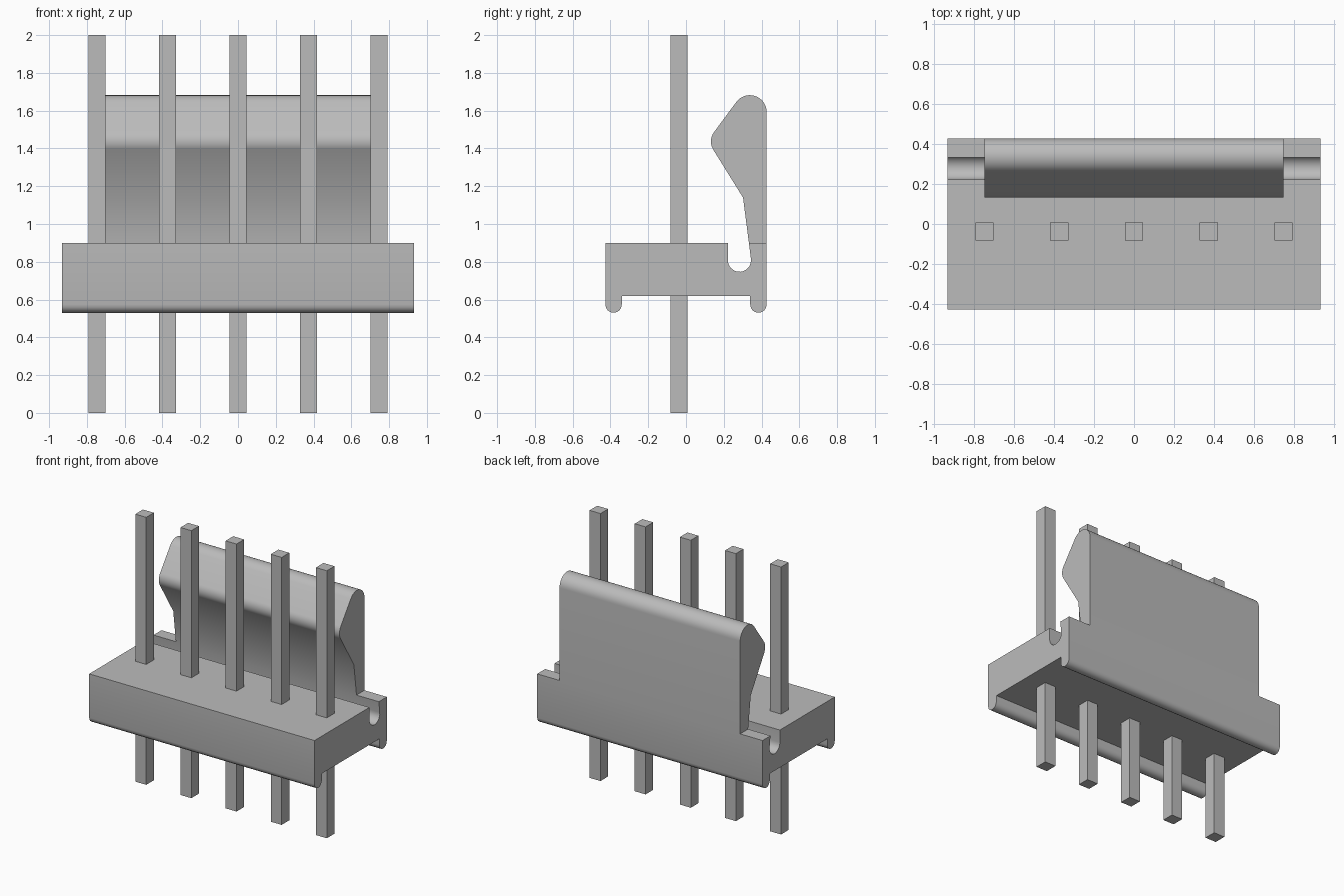
import bpy, bmesh, math

cube = bpy.data.objects.get("Cube")
if cube:
    bpy.data.objects.remove(cube, do_unlink=True)

# One grey for every part
GREY = (0.5, 0.5, 0.5, 1)
grey = bpy.data.materials.new("plain grey")
grey.use_nodes = True
grey.diffuse_color = GREY
bsdf = next(n for n in grey.node_tree.nodes if n.type == "BSDF_PRINCIPLED")
bsdf.inputs["Base Color"].default_value = GREY

BACK = 0.427        # half depth
BASE_HALF = 0.932   # half length of the base
LATCH_HALF = 0.747  # half length of the latch
BASE_TOP = 0.9
PITCH = 0.3735


def arc(cy, cz, r, start, end, steps=8):
    """Points on a circle in the side plane, angles in degrees."""
    angles = [math.radians(start + (end - start) * i / steps) for i in range(steps + 1)]
    return [(cy + r * math.cos(a), cz + r * math.sin(a)) for a in angles]


def finish(name, bm):
    bmesh.ops.recalc_face_normals(bm, faces=bm.faces)
    mesh = bpy.data.meshes.new(name)
    bm.to_mesh(mesh)
    bm.free()
    mesh.materials.append(grey)
    obj = bpy.data.objects.new(name, mesh)
    bpy.context.collection.objects.link(obj)
    return obj


def extrude_profile(name, profile, half):
    """Sweep a side profile along x and smooth its rounded edges."""
    bm = bmesh.new()
    face = bm.faces.new([bm.verts.new((-half, y, z)) for y, z in profile])
    swept = bmesh.ops.extrude_face_region(bm, geom=[face], use_keep_orig=True)
    verts = [v for v in swept["geom"] if isinstance(v, bmesh.types.BMVert)]
    bmesh.ops.translate(bm, verts=verts, vec=(2 * half, 0, 0))
    obj = finish(name, bm)
    bpy.ops.object.select_all(action="DESELECT")
    obj.select_set(True)
    bpy.context.view_layer.objects.active = obj
    bpy.ops.object.shade_smooth_by_angle(angle=math.radians(30))
    return obj


# Base: rounded feet below and a round-bottomed slot in front of the back wall
foot = 0.0435
foot_y, foot_z = BACK - foot, 0.53 + foot
base = [(-BACK, BASE_TOP)]
base += arc(-foot_y, foot_z, foot, 180, 360)
base += [(-foot_y + foot, 0.62), (foot_y - foot, 0.62)]
base += arc(foot_y, foot_z, foot, 180, 360)
base += [(BACK, BASE_TOP), (0.333, BASE_TOP)]
base += arc(0.283, 0.808, 0.061, 8, -180, 14)
base += [(0.222, BASE_TOP)]
extrude_profile("base", base, BASE_HALF)

# Latch: slim neck, hooked nose and round top
latch = [(0.333, BASE_TOP), (BACK, BASE_TOP)]
latch += arc(0.338, 1.593, 0.089, 0, 144, 14)
latch += arc(0.215, 1.437, 0.083, 144, 211)
latch += [(0.302, 1.14)]
extrude_profile("latch", latch, LATCH_HALF)

# Row of square pins running through the base
for i in range(5):
    bm = bmesh.new()
    bmesh.ops.create_cube(bm, size=1)
    bmesh.ops.scale(bm, verts=bm.verts, vec=(0.09, 0.09, 2))
    pin = finish(f"pin_{i + 1}", bm)
    pin.location = ((i - 2) * PITCH, -0.037, 1)
